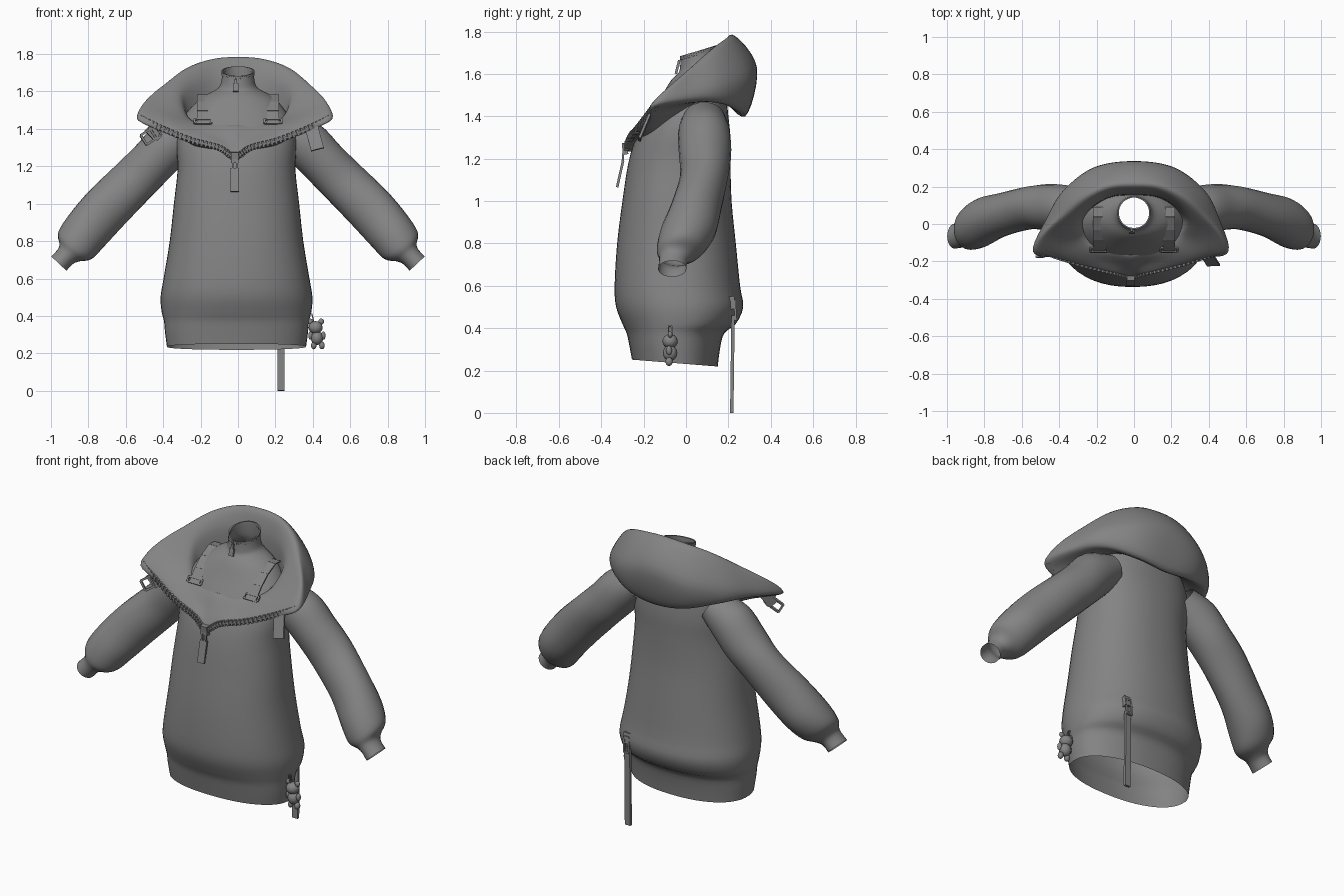
import bpy, bmesh, math
from mathutils import Vector as V, Matrix

grey = bpy.data.materials.new("warm_grey_cloth")
grey.diffuse_color = (0.23, 0.23, 0.23, 1)


def finish(name, bm, angle=40):
    bmesh.ops.recalc_face_normals(bm, faces=bm.faces)
    me = bpy.data.meshes.new(name)
    bm.to_mesh(me)
    bm.free()
    ob = bpy.data.objects.new(name, me)
    bpy.context.collection.objects.link(ob)
    me.materials.append(grey)
    bpy.context.view_layer.objects.active = ob
    ob.select_set(True)
    bpy.ops.object.shade_smooth_by_angle(angle=math.radians(angle))
    ob.select_set(False)
    return ob


def smooth_path(pts, n, closed=False):
    """Catmull-Rom curve through the points."""
    m, out = len(pts), []
    for i in range(m if closed else m - 1):
        g = lambda k: pts[k % m] if closed else pts[min(max(k, 0), m - 1)]
        a, b, c, d = g(i - 1), g(i), g(i + 1), g(i + 2)
        for s in range(n):
            t = s / n
            out.append(0.5 * (2 * b + (c - a) * t + (2 * a - 5 * b + 4 * c - d) * t * t
                              + (3 * b - a - 3 * c + d) * t ** 3))
    return out if closed else out + [pts[-1]]


def loft(name, rings, n, angle=40):
    """Skin closed rings, smoothed from ring to ring."""
    cols = [smooth_path(list(c), n) for c in zip(*rings)]
    bm = bmesh.new()
    vs = [[bm.verts.new(p) for p in c] for c in cols]
    for i, a in enumerate(vs):
        b = vs[(i + 1) % len(vs)]
        for j in range(len(a) - 1):
            bm.faces.new((a[j], b[j], b[j + 1], a[j + 1]))
    return finish(name, bm, angle)


def bar(bm, a, b, side, w, t):
    """Box from a to b, w wide along side and t thick."""
    a, b = V(a), V(b)
    z = (b - a).normalized()
    x = V(side)
    x = (x - z * x.dot(z)).normalized()
    m = Matrix((x * w, z.cross(x) * t, b - a)).transposed().to_4x4()
    m.translation = (a + b) / 2
    bmesh.ops.create_cube(bm, size=1, matrix=m)


def frame(bm, a, b, side, w, t):
    """Rectangular buckle."""
    a, b, s = V(a), V(b), V(side).normalized() * w / 2
    d = (b - a).normalized()
    for e in (-s, s):
        bar(bm, a + e, b + e, side, t, t)
    for p in (a, b):
        bar(bm, p - s, p + s, d, t, t)


def ball(bm, c, r, scale=(1, 1, 1)):
    m = Matrix.Translation(c) @ Matrix.Diagonal((*scale, 1))
    bmesh.ops.create_uvsphere(bm, u_segments=14, v_segments=10, radius=r, matrix=m)


# body with inner neckline: z, half width, front y, back y, tilt
sections = [
    (0.235, 0.372, -0.255, 0.15, -0.08), (0.31, 0.382, -0.268, 0.16, -0.05),
    (0.375, 0.388, -0.28, 0.18, 0), (0.42, 0.40, -0.30, 0.235, 0),
    (0.50, 0.406, -0.33, 0.27, 0), (0.60, 0.39, -0.337, 0.255, 0),
    (0.80, 0.357, -0.325, 0.235, 0), (1.00, 0.335, -0.30, 0.215, 0),
    (1.18, 0.315, -0.272, 0.21, 0), (1.30, 0.32, -0.235, 0.21, 0),
    (1.40, 0.31, -0.18, 0.20, 0), (1.49, 0.265, -0.12, 0.19, 0),
    (1.57, 0.19, -0.07, 0.175, 0), (1.615, 0.11, -0.035, 0.155, 0.1),
    (1.65, 0.09, -0.028, 0.148, 0.2), (1.70, 0.085, -0.025, 0.145, 0.3)]


def ring(z, rx, y0, y1, k):
    out = []
    for i in range(48):
        a = math.tau * i / 48
        c, s = math.cos(a), math.sin(a)
        e = 0.9 if z < 1.5 else 1
        y = (y0 + y1) / 2 + (y1 - y0) / 2 * math.copysign(abs(s) ** e, s)
        cx = -0.008 if z < 1.5 else 0
        out.append(V((cx + rx * math.copysign(abs(c) ** e, c), y, z + k * (y - (y0 + y1) / 2))))
    return out


loft("body", [ring(*s) for s in sections], 3)

# collar rim around the neck
bm = bmesh.new()
top = ring(*sections[-1])
for p, q in zip(top, top[1:] + top[:1]):
    bar(bm, p, q, (0, 0, 1), 0.018, 0.008)
finish("neck_rim", bm)

# sleeves: centre, in-plane radius, depth radius
arm = [((0.25, 0.085, 1.39), 0.09, 0.10), ((0.36, 0.085, 1.322), 0.126, 0.122),
       ((0.46, 0.09, 1.22), 0.128, 0.12), ((0.565, 0.085, 1.115), 0.125, 0.115),
       ((0.705, 0.05, 0.975), 0.128, 0.12), ((0.81, 0.01, 0.855), 0.13, 0.127),
       ((0.872, -0.025, 0.775), 0.112, 0.115), ((0.902, -0.048, 0.738), 0.07, 0.08),
       ((0.925, -0.06, 0.715), 0.056, 0.067), ((0.958, -0.065, 0.68), 0.056, 0.067)]
for sx, side in ((1, "right"), (-1, "left")):
    rings = []
    for i, (c, r, ry) in enumerate(arm):
        d = V(arm[min(i + 1, 9)][0]) - V(arm[max(i - 1, 0)][0])
        n = V((-d.z, 0, d.x)).normalized()
        rg = []
        for j in range(24):
            a = math.tau * j / 24
            fold = 1 + 0.03 * math.sin(2.2 * i + 2 * a) * (1 < i < 7)
            p = V(c) + n * r * fold * math.cos(a) + V((0, ry * fold * math.sin(a), 0))
            rg.append(V((p.x * sx, p.y, p.z)))
        rings.append(rg)
    loft(side + "_sleeve", rings, 4)

# hood: stations front to back, each tuck / lower edge / outer / top / rim / inner
half = [
    [(0, -.20, 1.24), (0, -.275, 1.235), (0, -.28, 1.262), (0, -.24, 1.33), (0, -.17, 1.42), (0, -.12, 1.40)],
    [(.2, -.15, 1.30), (.23, -.22, 1.325), (.23, -.228, 1.352), (.21, -.185, 1.395), (.19, -.13, 1.43), (.16, -.09, 1.41)],
    [(.28, -.08, 1.38), (.39, -.17, 1.385), (.39, -.18, 1.42), (.36, -.14, 1.46), (.27, -.08, 1.47), (.22, -.06, 1.43)],
    [(.30, 0, 1.44), (.495, -.13, 1.44), (.517, -.137, 1.48), (.45, -.06, 1.555), (.30, -.025, 1.54), (.26, 0, 1.45)],
    [(.29, .06, 1.47), (.43, .05, 1.47), (.455, .03, 1.53), (.36, .06, 1.66), (.29, .035, 1.605), (.25, .05, 1.48)],
    [(.23, .12, 1.49), (.34, .18, 1.46), (.375, .175, 1.56), (.265, .15, 1.73), (.22, .105, 1.66), (.19, .11, 1.51)],
    [(.12, .16, 1.49), (.18, .265, 1.42), (.215, .30, 1.59), (.14, .21, 1.772), (.12, .155, 1.685), (.11, .145, 1.53)],
    [(0, .17, 1.49), (0, .28, 1.40), (0, .335, 1.63), (0, .22, 1.785), (0, .165, 1.69), (0, .15, 1.54)]]
full = [[V(p) for p in s] for s in half]
# a dip at the front point of the collar
full.insert(1, [a.lerp(b, 0.36) + V((0, 0, 0.018 if k < 3 else 0))
                for k, (a, b) in enumerate(zip(full[0], full[1]))])
full += [[V((-p.x, p.y, p.z)) for p in s] for s in full[-2:0:-1]]
for p in (p for s in full for p in s):  # the front hangs slightly to one side
    p.x -= 0.017 * min(1, max(0, (0.1 - p.y) / 0.2))
loft("hood", [smooth_path([s[k] for s in full], 6, True) for k in range(6)], 6, 60)

# zip running along the front edge of the hood
edge = [(s[1] + s[2]) / 2 + V((0, -0.006, 0)) for s in full]
path = smooth_path(edge[-4:] + edge[:5], 7)
bm = bmesh.new()
for i in range(len(path) - 1):
    a, b = path[i], path[i + 1]
    bar(bm, a, b, (0, 0, 1), 0.012, 0.014)
    bar(bm, a.lerp(b, 0.2), a.lerp(b, 0.75), (0, 0, 1), 0.032, 0.02)
finish("hood_zip", bm)

# front zip slider and hanging pull
bm = bmesh.new()
bar(bm, (-0.017, -0.29, 1.275), (-0.017, -0.285, 1.22), (1, 0, 0), 0.042, 0.026)
frame(bm, (-0.017, -0.295, 1.235), (-0.017, -0.30, 1.175), (1, 0, 0), 0.022, 0.01)
bar(bm, (-0.017, -0.297, 1.19), (-0.017, -0.325, 1.065), (1, 0, 0), 0.045, 0.012)
finish("front_zip_pull", bm)

# neck zip pull
bm = bmesh.new()
bar(bm, (-0.012, -0.032, 1.665), (-0.012, -0.038, 1.635), (1, 0, 0), 0.014, 0.012)
bar(bm, (-0.012, -0.038, 1.64), (-0.012, -0.048, 1.60), (1, 0, 0), 0.028, 0.012)
finish("neck_zip_pull", bm)

# inner shoulder straps with buckles, lying on the shoulders
for sx, side in ((1, "right"), (-1, "left")):
    x = 0.187 * sx
    pts = [V((x, .09, 1.577)), V((x, .04, 1.58)), V((x, -.03, 1.545)), V((x, -.09, 1.495)), V((x, -.145, 1.43))]
    bm = bmesh.new()
    for a, b in zip(pts, pts[1:]):
        bar(bm, a, b, (1, 0, 0), 0.065, 0.006)
    frame(bm, (x, -.13, 1.452), (x, -.148, 1.43), (1, 0, 0), 0.09, 0.01)
    finish(side + "_inner_strap", bm)

# outer tabs below the hood tips
bm = bmesh.new()
bar(bm, (0.39, -0.165, 1.42), (0.425, -0.22, 1.29), (1, 0, 0.2), 0.07, 0.012)
finish("right_tab", bm)
bm = bmesh.new()
bar(bm, (-0.42, -0.14, 1.42), (-0.475, -0.155, 1.365), (0.6, 0, -0.8), 0.07, 0.012)
frame(bm, (-0.445, -0.155, 1.38), (-0.505, -0.175, 1.34), (0.5, 0, -0.8), 0.06, 0.012)
frame(bm, (-0.43, -0.155, 1.40), (-0.455, -0.16, 1.375), (0.5, 0, -0.8), 0.08, 0.010)
finish("left_tab_buckle", bm)

# rear zip slider and long ribbon
bm = bmesh.new()
bar(bm, (0.23, 0.212, 0.55), (0.23, 0.222, 0.49), (1, 0, 0), 0.05, 0.03)
frame(bm, (0.23, 0.23, 0.53), (0.23, 0.235, 0.44), (1, 0, 0), 0.03, 0.01)
bar(bm, (0.23, 0.222, 0.46), (0.23, 0.216, 0), (1, 0, 0), 0.036, 0.016)
finish("rear_ribbon", bm)

# bear charm hanging at the hip
bm = bmesh.new()
ball(bm, (0.415, -0.075, 0.338), 0.038, (1, 0.95, 0.9))
ball(bm, (0.422, -0.075, 0.282), 0.034, (1, 1, 1.1))
for s in (-1, 1):
    ball(bm, (0.415 + 0.03 * s, -0.075, 0.37), 0.016, (1, 0.7, 1))
    ball(bm, (0.422 + 0.034 * s, -0.08, 0.295), 0.014, (0.9, 1, 1.6))
    ball(bm, (0.427 + 0.022 * s, -0.08, 0.242), 0.017, (0.9, 1, 1.2))
frame(bm, (0.405, -0.075, 0.37), (0.395, -0.075, 0.41), (0, 1, 0), 0.016, 0.006)
finish("bear_charm", bm)
